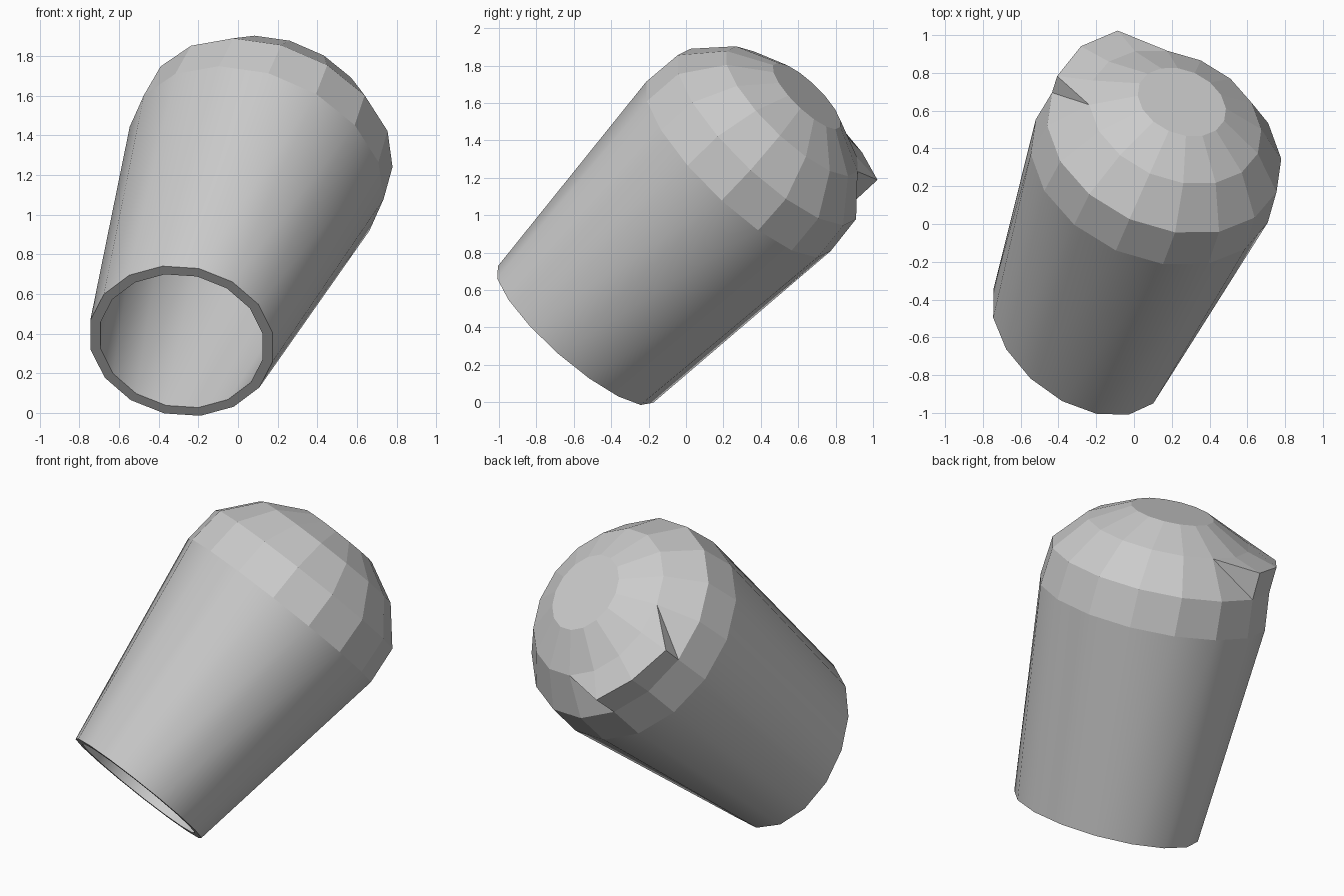
import bpy, bmesh, math
from mathutils import Vector

if "Cube" in bpy.data.objects:
    bpy.data.objects.remove(bpy.data.objects["Cube"])

SIDES = 16
ORIGIN = Vector((-0.285, -0.59, 0.363))            # centre of the open mouth
AXIS = Vector((0.29, 0.666, 0.687)).normalized()
V = Vector((0.45, -0.721, 0.527))
V = (V - AXIS * V.dot(AXIS)).normalized()
U = V.cross(AXIS).normalized()


def point(k, d, a, b=None):
    """Point k of an elliptical ring at distance d along the tilted axis."""
    t = 2 * math.pi * (k - 2) / SIDES
    b = a if b is None else b
    return ORIGIN + AXIS * d + U * (a * math.cos(t)) + V * (b * math.sin(t))


def ring(bm, d, a, b=None):
    return [bm.verts.new(point(k, d, a, b)) for k in range(SIDES)]


def bridge(bm, r0, r1, smooth=False, skip=()):
    for k in range(SIDES):
        if k in skip:
            continue
        j = (k + 1) % SIDES
        f = bm.faces.new((r0[k], r0[j], r1[j], r1[k]))
        f.smooth = smooth


def finish(bm, name):
    bmesh.ops.recalc_face_normals(bm, faces=bm.faces)
    me = bpy.data.meshes.new(name)
    bm.to_mesh(me)
    bm.free()
    ob = bpy.data.objects.new(name, me)
    bpy.context.collection.objects.link(ob)
    return ob


# Hollow body: oval mouth blending to a round shoulder
bm = bmesh.new()
mouth = ring(bm, 0, 0.463, 0.575)
shoulder = ring(bm, 1.307, 0.672)
rim = ring(bm, 1.535, 0.65)
inner_mouth = ring(bm, 0, 0.412, 0.512)
inner_shoulder = ring(bm, 1.307, 0.615)
inner_rim = ring(bm, 1.53, 0.595)
bridge(bm, mouth, shoulder, True)
bridge(bm, shoulder, rim)
bridge(bm, mouth, inner_mouth)
bridge(bm, inner_mouth, inner_shoulder, True)
bridge(bm, inner_shoulder, inner_rim)
bridge(bm, rim, inner_rim)
body = finish(bm, "body")
# keep mouth and shoulder edges crisp
bm = bmesh.new()
bm.from_mesh(body.data)
for e in bm.edges:
    if len(e.link_faces) == 2 and e.calc_face_angle() > math.radians(30):
        e.smooth = False
    if any(not f.smooth for f in e.link_faces):
        e.smooth = False
bm.to_mesh(body.data)
bm.free()

# Faceted domed lid with a raised pouring lip
bm = bmesh.new()
low = ring(bm, 1.535, 0.65)
mid = ring(bm, 1.736, 0.478)
top = ring(bm, 1.855, 0.245)
bridge(bm, low, mid, skip=(13, 14, 15, 0))
bridge(bm, mid, top)
bm.faces.new(top)
lip = {k: bm.verts.new(point(k, d, 0.66)) for k, d in ((14, 1.70), (15, 1.69), (0, 1.66))}
for a, b in ((14, 15), (15, 0)):
    bm.faces.new((low[a], low[b], lip[b], lip[a]))
    bm.faces.new((lip[a], lip[b], mid[b], mid[a]))
for end, side in ((14, 13), (0, 1)):               # flanks of the lip
    bm.faces.new((low[end], low[side], mid[side]))
    bm.faces.new((low[end], lip[end], mid[side]))
    bm.faces.new((lip[end], mid[end], mid[side]))
finish(bm, "lid")
